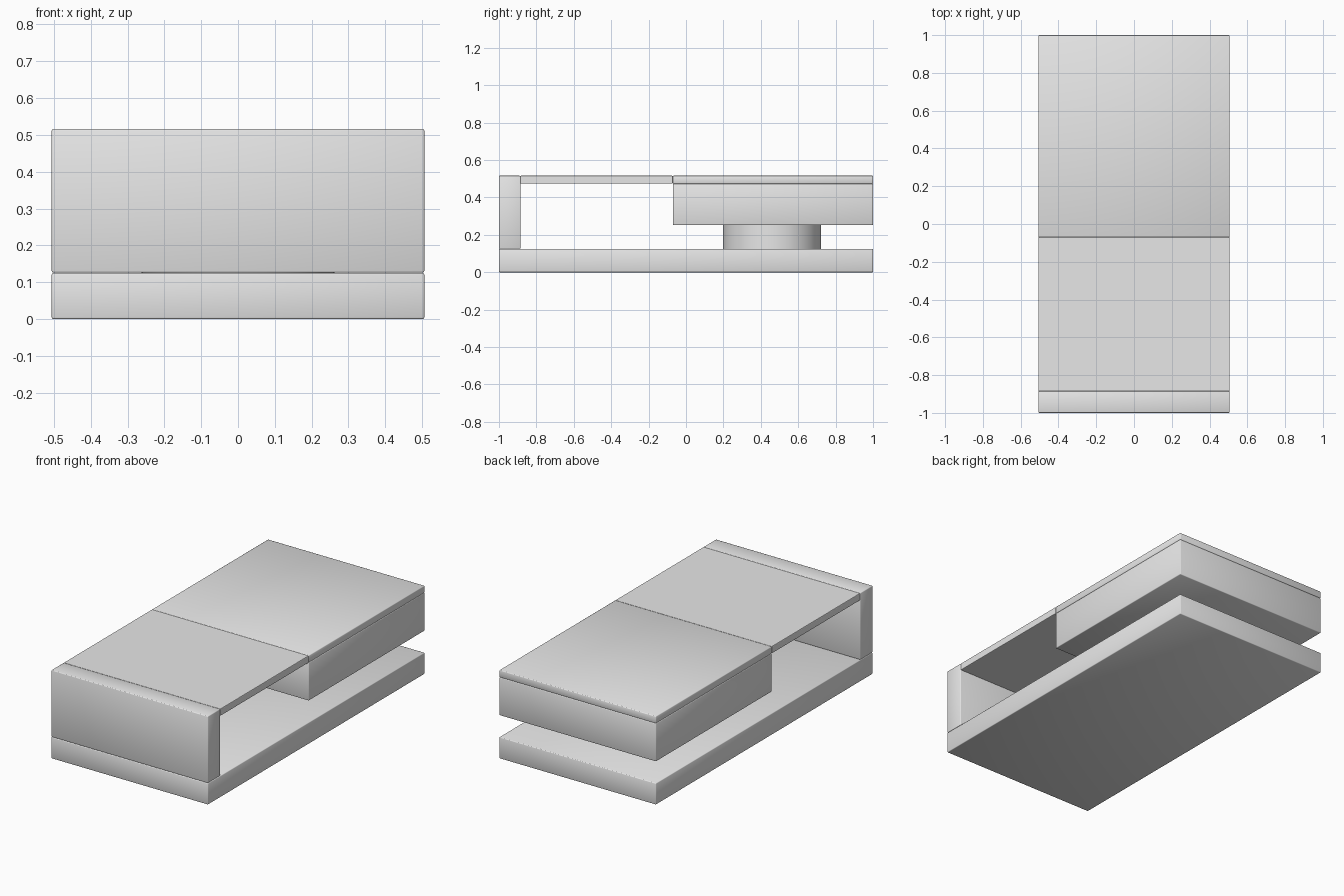
import bpy

cube = bpy.data.objects.get("Cube")
if cube:
    bpy.data.objects.remove(cube, do_unlink=True)

HALF_WIDTH = 0.506

# One plain grey finish
grey = bpy.data.materials.new("plain_grey")
grey.use_nodes = True
grey.diffuse_color = (0.8, 0.8, 0.8, 1)
grey.node_tree.nodes["Principled BSDF"].inputs["Base Color"].default_value = (0.8, 0.8, 0.8, 1)


def board(name, y0, y1, z0, z1, smooth=True):
    """Full-width board with softened edges."""
    bpy.ops.mesh.primitive_cube_add(size=1, location=(0, (y0 + y1) / 2, (z0 + z1) / 2))
    obj = bpy.context.object
    obj.name = name
    obj.scale = (2 * HALF_WIDTH, y1 - y0, z1 - z0)
    bpy.ops.object.transform_apply(location=False, rotation=False, scale=True)
    obj.data.materials.append(grey)
    bevel = obj.modifiers.new("soft_edges", "BEVEL")
    bevel.width = 0.004
    bevel.segments = 2
    if smooth:
        bpy.ops.object.shade_smooth()
    return obj


# Base slab and upright front leg
board("base_slab", -1, 1, 0, 0.125)
board("front_leg", -1, -0.885, 0.126, 0.516)

# Table top in two panels
board("front_top_panel", -0.885, -0.07, 0.474, 0.516, smooth=False)
board("rear_top_panel", -0.07, 1, 0.474, 0.516)

# Storage box below the rear panel
board("storage_box", -0.07, 1, 0.252, 0.474)

# Round pedestal between base and box
bpy.ops.mesh.primitive_cylinder_add(vertices=64, radius=0.262, depth=0.13, location=(0, 0.46, 0.1885))
pedestal = bpy.context.object
pedestal.name = "pedestal"
pedestal.data.materials.append(grey)
bpy.ops.object.shade_smooth_by_angle()
